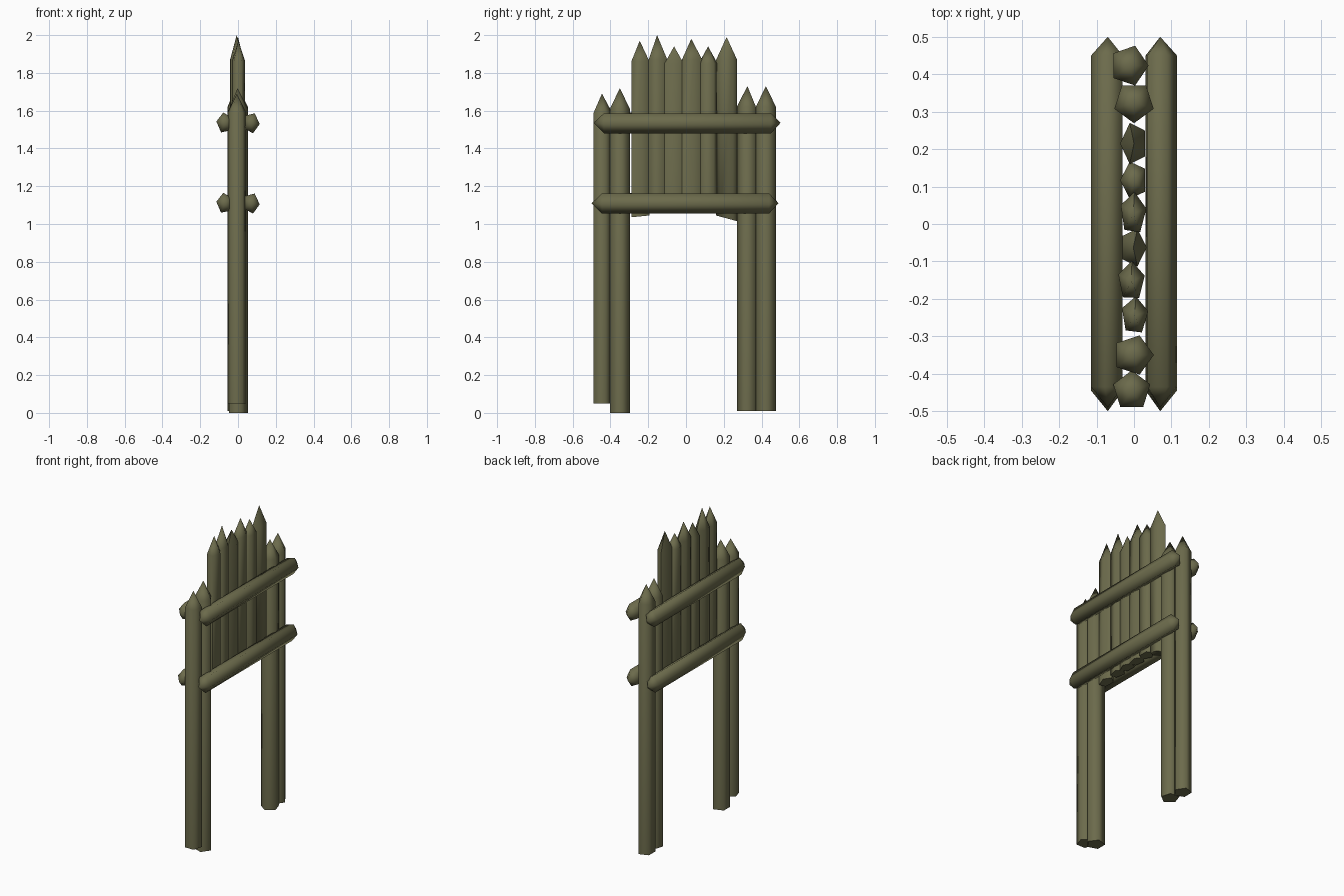
import bpy, bmesh, math
from mathutils import Vector

if "Cube" in bpy.data.objects:
    bpy.data.objects.remove(bpy.data.objects["Cube"])

wood = bpy.data.materials.new("olive wood")
wood.diffuse_color = (0.15, 0.147, 0.072, 1)
wood.use_nodes = True
wood.node_tree.nodes["Principled BSDF"].inputs["Base Color"].default_value = wood.diffuse_color


def log(name, rings, tips, u, v):
    """Five-sided log: rings are (centre, ru, rv, phase, slope); tips are (start, end) points or None."""
    bm = bmesh.new()
    loops = []
    for c, ru, rv, phase, slope in rings:
        loop = []
        for i in range(5):
            a = math.radians(phase + 72 * i)
            off = u * ru * math.cos(a) + v * rv * math.sin(a)
            loop.append(bm.verts.new(Vector(c) + off + Vector((0, 0, slope * off.y))))
        loops.append(loop)
    for a, b in zip(loops, loops[1:]):
        for i in range(5):
            j = (i + 1) % 5
            bm.faces.new((a[i], a[j], b[j], b[i]))
    for loop, tip in ((loops[0], tips[0]), (loops[-1], tips[1])):
        if tip is None:
            bm.faces.new(loop)
        else:
            p = bm.verts.new(tip)
            for i in range(5):
                bm.faces.new((loop[i], loop[(i + 1) % 5], p))
    bmesh.ops.recalc_face_normals(bm, faces=bm.faces)
    me = bpy.data.meshes.new(name)
    bm.to_mesh(me)
    bm.free()
    me.materials.append(wood)
    ob = bpy.data.objects.new(name, me)
    bpy.context.collection.objects.link(ob)
    bpy.ops.object.select_all(action='DESELECT')
    ob.select_set(True)
    bpy.context.view_layer.objects.active = ob
    bpy.ops.object.shade_smooth_by_angle(angle=math.radians(80))


X, Y, Z = Vector((1, 0, 0)), Vector((0, 1, 0)), Vector((0, 0, 1))

# Uprights: x, y, radius x, radius y, phase, bottom, shoulder, tip, bottom slope
uprights = {
    "gate_post": [
        (-0.006, -0.445, 0.052, 0.054, 90, 0.05, 1.59, 1.69, 0),
        (-0.002, -0.350, 0.055, 0.055, 0, 0.00, 1.61, 1.72, 0),
        (0.000, 0.325, 0.055, 0.056, -90, 0.01, 1.62, 1.73, 0),
        (-0.013, 0.423, 0.052, 0.056, 0, 0.01, 1.62, 1.73, 0),
    ],
    "hanging_stake": [
        (0.002, -0.245, 0.037, 0.052, 85, 1.04, 1.86, 1.97, 0.1),
        (-0.007, -0.153, 0.037, 0.054, 88, 1.06, 1.87, 2.00, 0),
        (-0.002, -0.063, 0.036, 0.053, 0, 1.06, 1.85, 1.94, 0),
        (-0.002, 0.028, 0.036, 0.058, 85, 1.06, 1.87, 1.98, 0),
        (0.000, 0.117, 0.037, 0.052, 180, 1.06, 1.85, 1.94, 0),
        (0.000, 0.215, 0.037, 0.058, 180, 1.03, 1.87, 1.99, -0.27),
    ],
}
for name, rows in uprights.items():
    for x, y, rx, ry, ph, z0, z1, z2, slope in rows:
        log(name, [((x, y, z0), rx, ry, ph, slope), ((x, y, z1), rx, ry, ph, 0)],
            (None, (x, y, z2)), X, Y)

# Cross beams, pointed at both ends, on both faces of the gate
for side, phase in ((-1, 172), (1, -6)):
    for z, shift in ((1.535, 0.005), (1.11, -0.005)):
        x = side * 0.07
        log("cross_beam",
            [((x, -0.44 + shift, z), 0.045, 0.056, phase, 0),
             ((x, 0.445 + shift, z), 0.045, 0.056, phase, 0)],
            ((x, -0.495 + shift, z), (x, 0.495 + shift, z)), X, Z)
